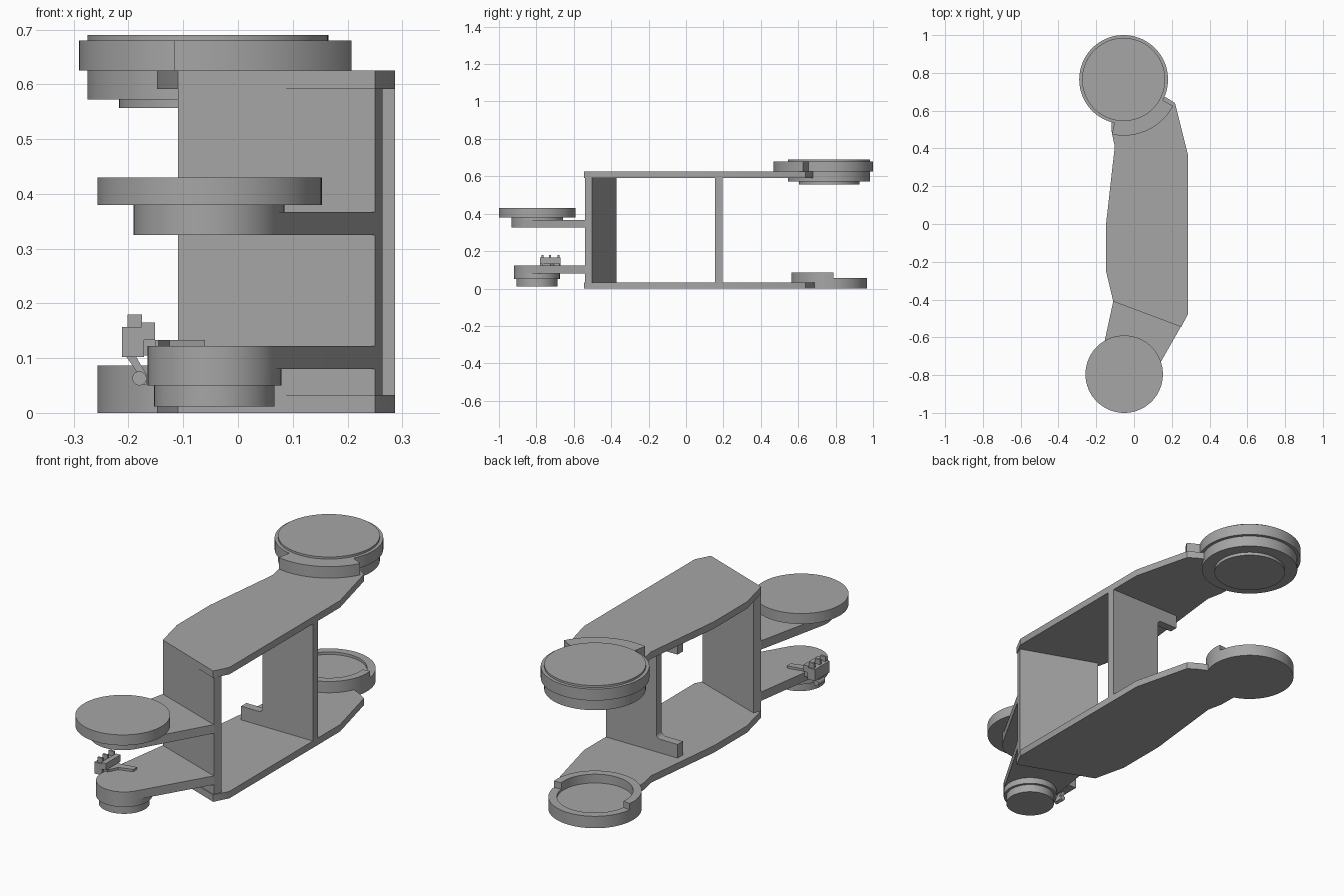
import bpy, bmesh, math
from mathutils import Vector

cube = bpy.data.objects.get("Cube")
if cube:
    bpy.data.objects.remove(cube, do_unlink=True)

GREY = (0.38, 0.38, 0.38, 1)
mat = bpy.data.materials.new("plain grey")
mat.use_nodes = True
mat.diffuse_color = GREY
bsdf = mat.node_tree.nodes["Principled BSDF"]
bsdf.inputs["Base Color"].default_value = GREY
bsdf.inputs["Roughness"].default_value = 0.6


def prism(name, pts, lo, hi, axis="z"):
    """Extrude a 2D outline: (x, y) along z, or (x, z) along y."""
    bm = bmesh.new()
    place = (lambda p, h: (p[0], p[1], h)) if axis == "z" else (lambda p, h: (p[0], h, p[1]))
    face = bm.faces.new([bm.verts.new(place(p, lo)) for p in pts])
    top = bmesh.ops.extrude_face_region(bm, geom=[face])
    verts = [g for g in top["geom"] if isinstance(g, bmesh.types.BMVert)]
    move = Vector((0, 0, hi - lo)) if axis == "z" else Vector((0, hi - lo, 0))
    bmesh.ops.translate(bm, verts=verts, vec=move)
    bmesh.ops.recalc_face_normals(bm, faces=bm.faces)
    mesh = bpy.data.meshes.new(name)
    bm.to_mesh(mesh)
    bm.free()
    mesh.materials.append(mat)
    obj = bpy.data.objects.new(name, mesh)
    bpy.context.collection.objects.link(obj)
    bpy.ops.object.select_all(action="DESELECT")
    obj.select_set(True)
    bpy.context.view_layer.objects.active = obj
    bpy.ops.object.shade_smooth_by_angle(angle=math.radians(30))
    return obj


def arc(c, r, a0, a1, n=48):
    """Points along an arc, angles in degrees."""
    angles = [math.radians(a0 + (a1 - a0) * i / n) for i in range(n + 1)]
    return [(c[0] + r * math.cos(a), c[1] + r * math.sin(a)) for a in angles]


def disc(name, c, r, z0, z1, n=96):
    return prism(name, arc(c, r, 0, 360, n)[:-1], z0, z1)


def ring_part(name, c, r0, r1, a0, a1, z0, z1):
    return prism(name, arc(c, r1, a0, a1) + arc(c, r0, a1, a0), z0, z1)


def box(name, x0, x1, y0, y1, z0, z1):
    return prism(name, [(x0, y0), (x1, y0), (x1, y1), (x0, y1)], z0, z1)


BACK = (-0.055, 0.765)
FRONT = (-0.053, -0.795)
LOWER = (-0.043, -0.797)

# Top and bottom frame plates share one outline
outline = [(-0.11, -0.41), (0.25, -0.545), (0.287, -0.475), (0.287, 0.36), (0.217, 0.64),
           (0.175, 0.667), (0.0, 0.75), (-0.12, 0.58), (-0.118, 0.487), (-0.102, 0.41),
           (-0.148, 0.0), (-0.148, -0.25)]
prism("bottom_plate", outline, 0, 0.033)
prism("top_plate", outline, 0.592, 0.625)

# Slanted front wall and C-shaped back wall with filleted tabs
prism("front_wall", [(-0.11, -0.41), (0.25, -0.54), (0.264, -0.503), (-0.096, -0.372)], 0.033, 0.592)
tab_z, fillet = 0.098, 0.02
low = [(-0.092, 0.033), (-0.092, tab_z)] + arc((0.02 - fillet, tab_z + fillet), fillet, -90, 0, 8)
high = [(x, 0.625 - z) for x, z in reversed(low)]
prism("back_wall", [(0.287, 0.033)] + low + high + [(0.287, 0.592)], 0.155, 0.195, "y")

# Upper back joint
disc("upper_back_joint_foot", BACK, 0.162, 0.557, 0.572)
disc("upper_back_joint_hub", BACK, 0.22, 0.572, 0.625)
disc("upper_back_joint_disc", BACK, 0.235, 0.625, 0.68)
disc("upper_back_joint_cap", BACK, 0.22, 0.68, 0.69)
ring_part("upper_back_joint_stop", BACK, 0.23, 0.297, -102, -28, 0.625, 0.68)

# Lower back joint: shallow cup with a raised half rim
disc("lower_back_joint_floor", BACK, 0.17, 0, 0.045)
for i in range(2):
    ring_part("lower_back_joint_rim_%d" % i, BACK, 0.165, 0.202, 173 + 194 * i,
              367 + 166 * i, 0, (0.087, 0.057)[i])

# Front arms: tapered web from the wall to a round end
def arm(name, c, r, z0, z1):
    prism(name, [(0.25, -0.54), (-0.11, -0.41)] + arc(c, r, 167, 330), z0, z1)

arm("upper_front_arm", FRONT, 0.1375, 0.325, 0.367)
disc("upper_front_hub", FRONT, 0.1375, 0.325, 0.38)
disc("upper_front_disc", (-0.052, -0.795), 0.205, 0.38, 0.43)
arm("lower_front_arm", LOWER, 0.122, 0.08, 0.122)
disc("lower_front_hub", LOWER, 0.122, 0.05, 0.122)
disc("lower_front_foot", LOWER, 0.11, 0.012, 0.05)

# Small limit switch on the lower arm
prism("switch_bracket", [(-0.17, -0.765), (-0.145, -0.765), (-0.125, -0.725), (-0.06, -0.705),
                         (-0.06, -0.675), (-0.135, -0.69), (-0.17, -0.68)], 0.122, 0.133)
box("switch_body", -0.212, -0.172, -0.78, -0.67, 0.102, 0.157)
box("switch_mount", -0.176, -0.152, -0.78, -0.67, 0.133, 0.165)
box("switch_base", -0.176, -0.15, -0.77, -0.68, 0.105, 0.133)
for i, y in enumerate((-0.768, -0.728, -0.682)):
    box("switch_pin_%d" % i, -0.202, -0.175, y - 0.005, y + 0.005, 0.15, 0.18)
prism("switch_lever", [(-0.205, 0.104), (-0.187, 0.104), (-0.167, 0.07), (-0.167, 0.052),
                       (-0.178, 0.052), (-0.183, 0.072)], -0.765, -0.735, "y")
prism("switch_roller", arc((-0.18, 0.063), 0.013, 0, 360, 20)[:-1], -0.775, -0.725, "y")
